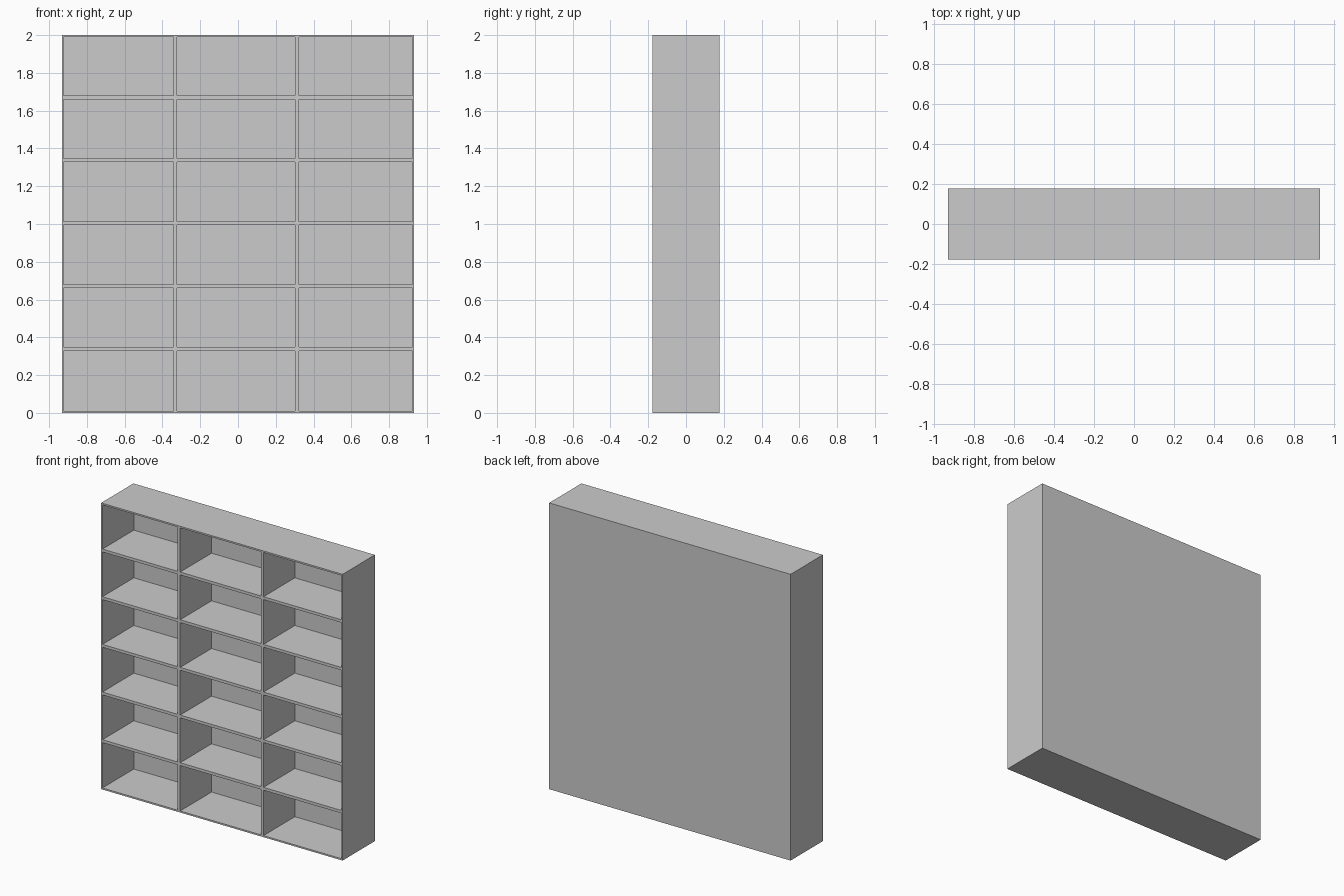
import bpy, bmesh

if "Cube" in bpy.data.objects:
    bpy.data.objects.remove(bpy.data.objects["Cube"])

HALF_W, HALF_D, HEIGHT = 0.933, 0.178, 2.0
BACK = 0.01

# Board edges: each consecutive pair is one board (wall, divider or shelf)
xs = [-HALF_W, -0.923, -0.342, -0.322, 0.302, 0.322, 0.923, HALF_W]
zs = [0.0, 0.011]
for k in range(5):
    c = 0.338 + k * 0.333
    zs += [c - 0.01, c + 0.01]
zs += [1.989, HEIGHT]

bm = bmesh.new()

# Front grid of board edges and compartment openings
grid = [[bm.verts.new((x, -HALF_D, z)) for z in zs] for x in xs]
openings = []
for i in range(len(xs) - 1):
    for j in range(len(zs) - 1):
        f = bm.faces.new((grid[i][j], grid[i + 1][j],
                          grid[i + 1][j + 1], grid[i][j + 1]))
        if i % 2 and j % 2:
            openings.append(f)

# Outer walls and back panel
rim = [e for e in bm.edges if e.is_boundary]
ext = bmesh.ops.extrude_edge_only(bm, edges=rim)["geom"]
bmesh.ops.translate(bm, vec=(0, 2 * HALF_D, 0),
                    verts=[g for g in ext if isinstance(g, bmesh.types.BMVert)])
bmesh.ops.holes_fill(bm, edges=[e for e in bm.edges if e.is_boundary], sides=0)

# Compartments pushed in to the back panel
pockets = bmesh.ops.extrude_discrete_faces(bm, faces=openings)["faces"]
for f in pockets:
    bmesh.ops.translate(bm, vec=(0, 2 * HALF_D - BACK, 0), verts=f.verts)

bmesh.ops.recalc_face_normals(bm, faces=bm.faces)
mesh = bpy.data.meshes.new("bookcase")
bm.to_mesh(mesh)
bm.free()
bpy.context.collection.objects.link(bpy.data.objects.new("bookcase", mesh))
